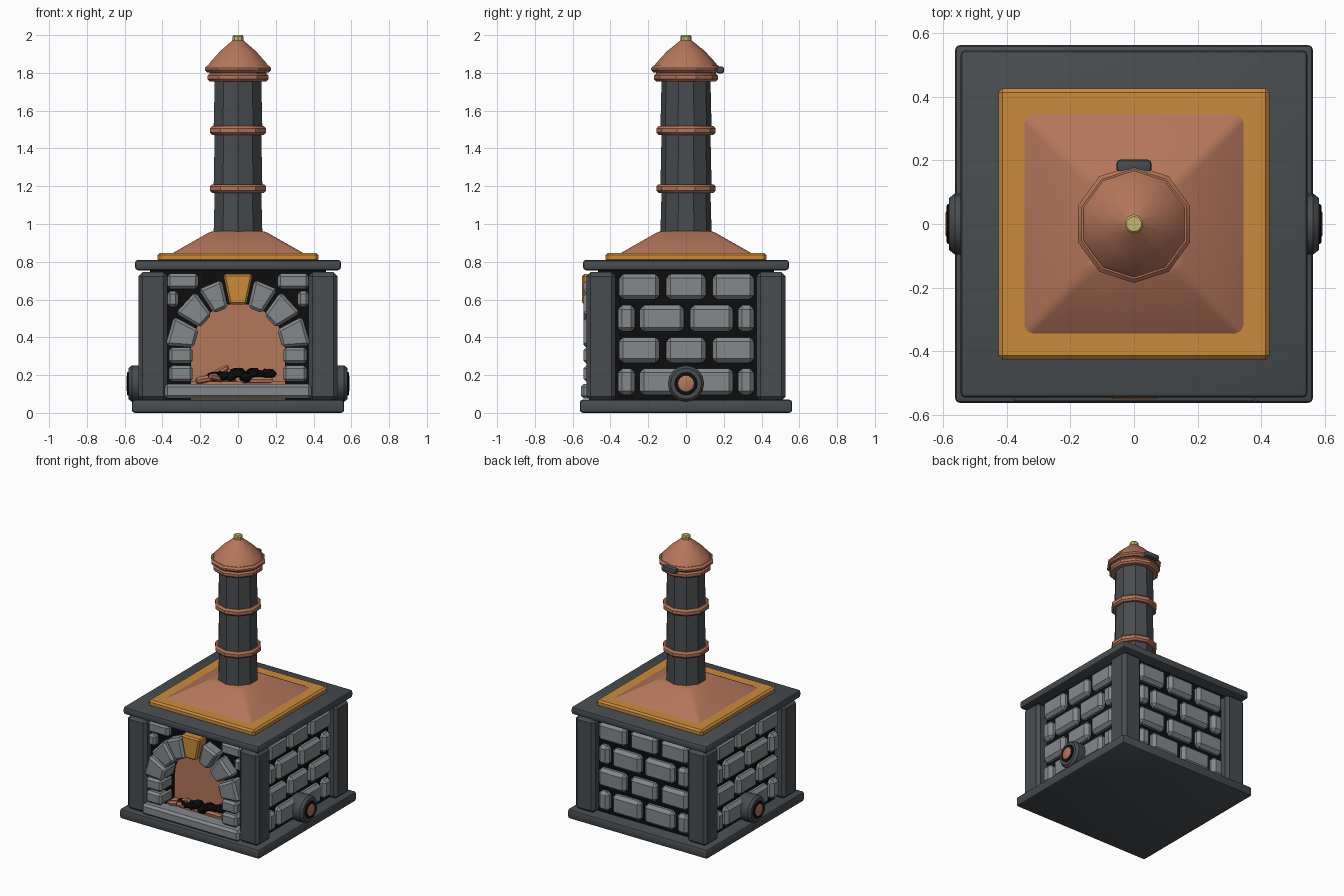
import bpy, bmesh, math, random
from mathutils import Matrix, Vector

random.seed(4)
cube = bpy.data.objects.get("Cube")
if cube:
    bpy.data.objects.remove(cube, do_unlink=True)


def material(name, r, g, b):
    m = bpy.data.materials.new(name)
    m.use_nodes = True
    m.diffuse_color = (r, g, b, 1)
    m.node_tree.nodes["Principled BSDF"].inputs["Base Color"].default_value = (r, g, b, 1)
    return m


iron = material("dark iron", .065, .073, .08)
stone = material("grey stone", .23, .25, .26)
copper = material("copper", .46, .18, .105)
gold = material("golden bronze", .60, .26, .045)
brass = material("pale brass", .55, .48, .16)
soot = material("black soot", .004, .004, .004)
parts = []


def finish(name, bm, mat, bevel=0, segments=1):
    bmesh.ops.recalc_face_normals(bm, faces=bm.faces)
    if bevel:
        bmesh.ops.bevel(bm, geom=bm.edges[:], offset=bevel, segments=segments,
                        profile=.5, affect='EDGES', clamp_overlap=True)
    mesh = bpy.data.meshes.new(name)
    bm.to_mesh(mesh)
    bm.free()
    mesh.materials.append(mat)
    ob = bpy.data.objects.new(name, mesh)
    bpy.context.collection.objects.link(ob)
    parts.append(ob)
    return ob


def box(name, lo, hi, mat, bevel=0, segments=1):
    bm = bmesh.new()
    bmesh.ops.create_cube(bm, size=1)
    lo, hi = Vector(lo), Vector(hi)
    for v in bm.verts:
        v.co = (lo + hi) / 2 + v.co * (hi - lo)
    return finish(name, bm, mat, bevel, segments)


def prism(name, outline, front, back, mat, bevel=0):
    """Extrude an x-z outline along y."""
    bm = bmesh.new()
    face = bm.faces.new([bm.verts.new((x, front, z)) for x, z in outline])
    new = bmesh.ops.extrude_face_region(bm, geom=[face])["geom"]
    bmesh.ops.translate(bm, vec=(0, back - front, 0),
                        verts=[g for g in new if isinstance(g, bmesh.types.BMVert)])
    return finish(name, bm, mat, bevel)


def turned(name, profile, mat, sides=10, phase=90, matrix=None, bevel=0):
    """Revolve a radius-height profile into a closed solid."""
    bm = bmesh.new()
    rings = []
    for r, z in profile:
        angles = [math.radians(phase + 360 * i / sides) for i in range(sides)]
        rings.append([bm.verts.new((r * math.cos(a), r * math.sin(a), z)) for a in angles])
    for a, b in zip(rings, rings[1:]):
        for i in range(sides):
            j = (i + 1) % sides
            bm.faces.new((a[i], a[j], b[j], b[i]))
    bm.faces.new(rings[0])
    bm.faces.new(rings[-1])
    if matrix:
        bmesh.ops.transform(bm, matrix=matrix, verts=bm.verts)
    return finish(name, bm, mat, bevel, 2)


def band(name, r, low, high, mat):
    c = .012
    turned(name, [(r - c, low), (r, low + c), (r, high - c), (r - c, high)], mat)


# Slabs, corner posts and mortar core
box("base_slab", (-.562, -.562, 0), (.562, .562, .07), iron, .016, 2)
box("top_slab", (-.545, -.545, .755), (.545, .545, .81), iron, .016, 2)
for x in (-.45, .45):
    for y in (-.45, .45):
        box("corner_post", (x - .078, y - .078, .065), (x + .078, y + .078, .745), iron, .022)
box("mortar_core", (-.465, -.35, .06), (.465, .465, .76), soot)

# Brick courses on the two sides and the back
wide = [(-.355, -.14), (-.105, .105), (.14, .36)]
staggered = [(-.36, -.27), (-.245, -.01), (.02, .25), (.275, .36)]
courses = [(.095, .235, staggered), (.265, .4, wide), (.43, .57, staggered), (.6, .735, wide)]
for low, high, row in courses:
    for a, b in row:
        box("right_brick", (-.505, a, low), (-.44, b, high), stone, .022)
        box("left_brick", (.44, a, low), (.505, b, high), stone, .022)
        box("back_brick", (a, .44, low), (b, .505, high), stone, .022)

# Front wall with arched opening
spring = .33


def arc(r, degrees):
    a = math.radians(degrees)
    return r * math.cos(a), spring + r * math.sin(a)


outline = [(-.39, .76), (-.39, .07), (-.25, .07)]
outline += [arc(.25, 180 - 15 * i) for i in range(13)]
outline += [(.25, .07), (.39, .07), (.39, .76)]
prism("front_mortar", outline, -.465, -.35, soot)
box("firebox_back", (-.25, -.372, .07), (.25, -.345, .6), copper)
box("firebox_floor", (-.25, -.46, .07), (.25, -.36, .165), copper)
box("hearth_sill", (-.39, -.556, .075), (.39, -.43, .153), stone, .016)

# Arch stones, jambs and corner bricks, mirrored
for s in (-1, 1):
    for start, end in ((4, 28), (31, 54), (57, 77)):
        corners = [arc(.235, start), arc(.385, start), arc(.385, end), arc(.235, end)]
        prism("arch_stone", [(s * x, z) for x, z in corners], -.543, -.40, stone, .015)
    for low, high in ((.165, .25), (.262, .347)):
        x0, x1 = sorted((s * .24, s * .365))
        box("jamb_stone", (x0, -.543, low), (x1, -.40, high), stone, .015)
    for inner, low, high in ((.21, .655, .738), (.315, .56, .645)):
        x0, x1 = sorted((s * inner, s * .375))
        box("front_brick", (x0, -.505, low), (x1, -.44, high), stone, .016)
prism("keystone", [(-.045, .575), (.045, .575), (.078, .735), (-.078, .735)],
      -.55, -.40, gold, .01)


# Coals and firewood
def lump(name, centre, size, mat):
    bm = bmesh.new()
    bmesh.ops.create_icosphere(bm, subdivisions=2, radius=1)
    for v in bm.verts:
        v.co *= random.uniform(.75, 1.1)
        v.co = Vector(centre) + v.co * Vector(size)
    finish(name, bm, mat)


for i in range(8):
    x = -.12 + .04 * i
    lump("coal", (x, random.uniform(-.47, -.41), random.uniform(.19, .215)),
         (.045, .04, .03), soot)
for x, z, tilt, turn in ((-.14, .185, 80, 15), (-.12, .205, 65, -30), (-.08, .18, 100, 40), (.1, .172, 90, 0)):
    place = (Matrix.Translation((x, -.45, z)) @ Matrix.Rotation(math.radians(turn), 4, 'Z')
             @ Matrix.Rotation(math.radians(tilt), 4, 'Y'))
    turned("firewood", [(.014, -.085), (.02, -.07), (.018, .07), (.012, .085)], copper, 7, 0, place)

# Round vents low on both sides
for s in (-1, 1):
    place = Matrix.Translation((0, 0, .155)) @ Matrix.Rotation(s * math.pi / 2, 4, 'Y')
    turned("vent_rim", [(.09, .45), (.096, .51), (.096, .562), (.082, .58), (.058, .58)],
           iron, 16, 0, place)
    turned("vent_recess", [(.062, .57), (.062, .585), (.057, .588)], soot, 16, 0, place)
    turned("vent_plug", [(.042, .57), (.042, .588), (.036, .591)], copper, 16, 0, place)

# Hood
d = math.sqrt(2)
box("hood_trim", (-.425, -.425, .80), (.425, .425, .847), gold, .012)
turned("hood", [(.365 * d, .835), (.14 * d, .963)], copper, 4, 45, None, .02)

# Chimney pipe with bands
for low, high in ((.94, 1.19), (1.18, 1.5), (1.49, 1.78)):
    turned("chimney_pipe", [(.136, low), (.129, high)], iron)
band("lower_band", .157, 1.165, 1.21, copper)
band("middle_band", .157, 1.472, 1.518, copper)
band("upper_band", .17, 1.755, 1.797, copper)

# Cap, finial and rear handle
band("cap_brim", .185, 1.803, 1.838, copper)
turned("cap_neck", [(.16, 1.79), (.16, 1.81)], copper)
turned("cap_cone", [(.172, 1.83), (.16, 1.85), (.1, 1.915), (.03, 1.972)], copper)
turned("finial", [(.03, 1.96), (.03, 1.993), (.024, 2.0)], brass)
box("cap_handle", (-.055, .16, 1.797), (.055, .202, 1.834), iron, .012, 2)

# Smooth gentle facets, keep sharp edges
for ob in bpy.context.selected_objects:
    ob.select_set(False)
for ob in parts:
    ob.select_set(True)
bpy.context.view_layer.objects.active = parts[0]
bpy.ops.object.shade_smooth_by_angle(angle=math.radians(30))
